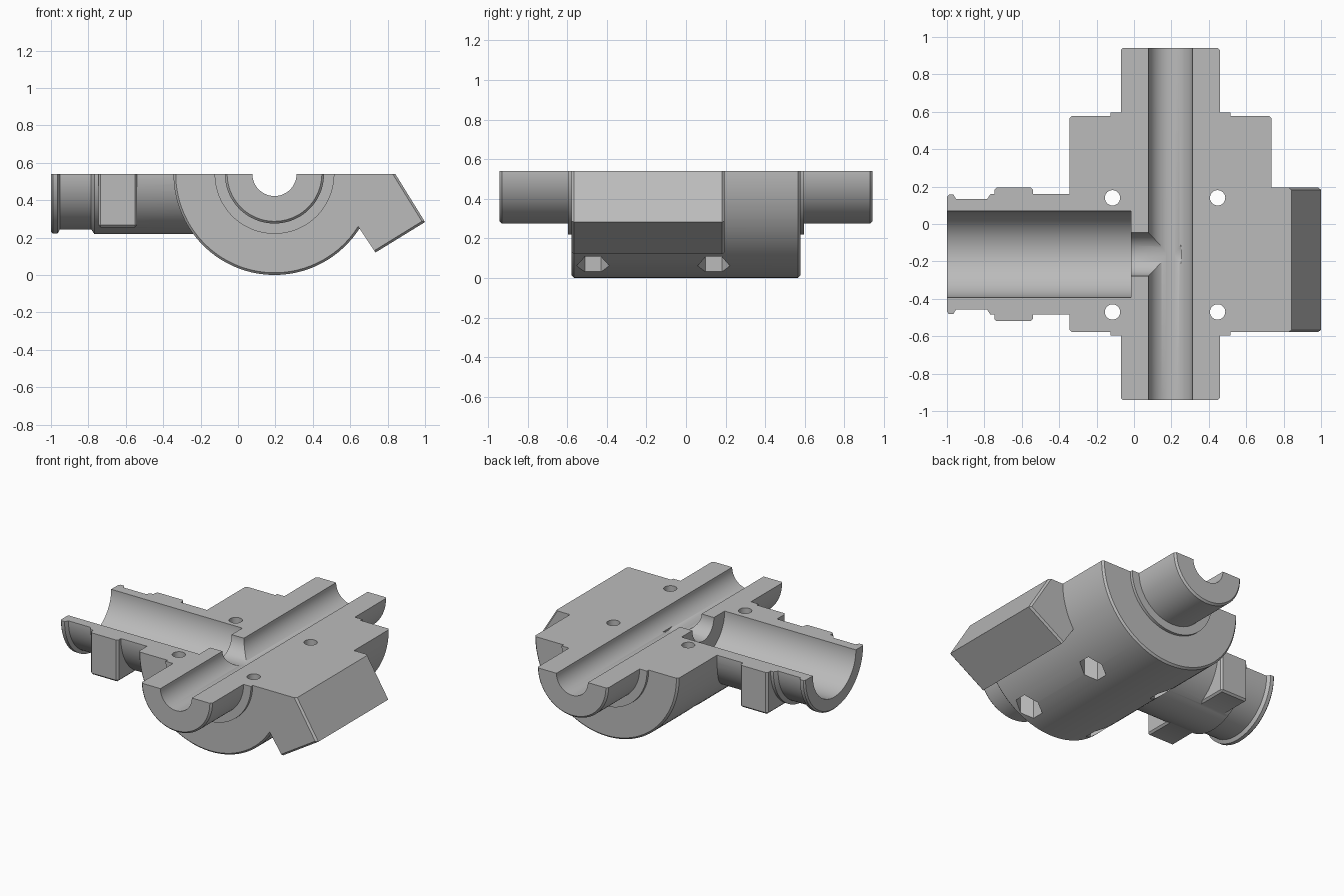
import bpy, bmesh
from math import sin, cos, tau, radians
from mathutils import Vector, Matrix

cube = bpy.data.objects.get("Cube")
if cube:
    bpy.data.objects.remove(cube)

TOP = 0.54          # height of the flat parting face
BORE_X = 0.195      # axis of the main bore
PIPE_Y = -0.162     # axis of the side pipe
END = 0.578         # half length of the main body
CH = 0.012          # small edge chamfer

steel = bpy.data.materials.new("grey_metal")
steel.use_nodes = True
steel.diffuse_color = (0.5, 0.5, 0.5, 1)
steel.node_tree.nodes["Principled BSDF"].inputs["Base Color"].default_value = (0.5, 0.5, 0.5, 1)


def finish(bm, name):
    bmesh.ops.recalc_face_normals(bm, faces=bm.faces)
    mesh = bpy.data.meshes.new(name)
    bm.to_mesh(mesh)
    bm.free()
    mesh.materials.append(steel)
    ob = bpy.data.objects.new(name, mesh)
    bpy.context.collection.objects.link(ob)
    return ob


def lathe(name, profile, axis, n=96):
    """Closed solid of revolution from (distance, radius) pairs."""
    bm = bmesh.new()
    rings = []
    for t, r in profile:
        ring = []
        for i in range(n):
            a = tau * (i + 0.5) / n
            u, z = r * cos(a), TOP + r * sin(a)
            ring.append(bm.verts.new((BORE_X + u, t, z) if axis == "y" else (t, PIPE_Y + u, z)))
        rings.append(ring)
    for a, b in zip(rings, rings[1:]):
        for i in range(n):
            j = (i + 1) % n
            bm.faces.new((a[i], a[j], b[j], b[i]))
    bm.faces.new(rings[0])
    bm.faces.new(rings[-1])
    return finish(bm, name)


def box(name, lo, hi, chamfer=0):
    lo, hi = Vector(lo), Vector(hi)
    bm = bmesh.new()
    bmesh.ops.create_cube(bm, size=1, matrix=Matrix.Translation((lo + hi) / 2) @ Matrix.Diagonal((*(hi - lo), 1)))
    if chamfer:
        bmesh.ops.bevel(bm, geom=bm.edges[:], offset=chamfer, segments=1, affect="EDGES")
    return finish(bm, name)


def post(name, x, y, z0, z1, r, n):
    """Upright prism with a corner pointing along y."""
    bm = bmesh.new()
    place = Matrix.Translation((x, y, (z0 + z1) / 2)) @ Matrix.Rotation(tau / 4, 4, "Z")
    verts = bmesh.ops.create_cone(bm, cap_ends=True, segments=n, radius1=r, radius2=r, depth=z1 - z0)["verts"]
    # turn until the first corner lies on the y axis
    first = min(verts, key=lambda v: abs(v.co.y) - v.co.x).co
    turn = Matrix.Rotation(-Vector((first.x, first.y)).angle_signed(Vector((1, 0)), 0), 4, "Z")
    bmesh.ops.transform(bm, matrix=place @ turn, verts=verts)
    return finish(bm, name)


def combine(target, tool, operation):
    mod = target.modifiers.new(tool.name, "BOOLEAN")
    mod.operation, mod.solver, mod.object = operation, "EXACT", tool
    bpy.context.view_layer.objects.active = target
    bpy.ops.object.modifier_apply(modifier=mod.name)
    bpy.data.objects.remove(tool)


# Main body with collars and end journals, as one turned solid
half = [(END - CH, 0.54), (END, 0.54 - CH), (END, 0.32), (0.597, 0.32),
        (0.597, 0.265), (0.942 - CH, 0.265), (0.942, 0.265 - CH)]
housing = lathe("half_housing", [(-t, r) for t, r in reversed(half)] + half, "y")

# Side pipe with end flange, neck and shoulder
pipe = lathe("side_pipe", [(-1, 0.308), (-0.99, 0.319), (-0.965, 0.319), (-0.952, 0.296),
                           (-0.785, 0.296), (-0.768, 0.322), (0.1, 0.322)], "x")
combine(housing, pipe, "UNION")

# Square lugs either side of the pipe
combine(housing, box("pipe_lugs", (-0.747, PIPE_Y - 0.357, 0.255), (-0.54, PIPE_Y + 0.357, 0.8), CH), "UNION")

# Slanted block on the left flank
outline = [(0.2, 0.639), (0.78, 0.639), (1.0, 0.283), (0.735, 0.12), (0.585, 0.345), (0.2, 0.345)]
bm = bmesh.new()
face = bm.faces.new([bm.verts.new((x, -END, z)) for x, z in outline])
out = bmesh.ops.extrude_face_region(bm, geom=[face])["geom"]
bmesh.ops.translate(bm, vec=(0, END + 0.195, 0), verts=[v for v in out if isinstance(v, bmesh.types.BMVert)])
rim = [e for e in bm.edges if abs(e.verts[0].co.y - e.verts[1].co.y) < 0.001
       and min(v.co.x for v in e.verts) > 0.7]
bmesh.ops.bevel(bm, geom=rim, offset=CH, segments=1, affect="EDGES")
combine(housing, finish(bm, "slanted_block"), "UNION")

# Parting face
combine(housing, box("parting_cut", (-2, -2, TOP), (2, 2, 2)), "DIFFERENCE")

# Main bore, stepped pipe bore and port
combine(housing, lathe("main_bore", [(-1.2, 0.118), (1.2, 0.118)], "y"), "DIFFERENCE")
combine(housing, lathe("pipe_bore", [(-1.2, 0.231), (-0.015, 0.231), (-0.015, 0.1155), (0.25, 0.1155)], "x"),
        "DIFFERENCE")

# Bolt holes with hexagonal nut recesses underneath
for x in (-0.115, 0.447):
    for y in (-0.47, 0.14):
        combine(housing, post("bolt_hole", x, y, -0.2, 0.8, 0.041, 32), "DIFFERENCE")
        combine(housing, post("nut_recess", x, y, -0.2, 0.2, 0.082, 6), "DIFFERENCE")

# Smooth curved walls, crisp edges
bpy.ops.object.select_all(action="DESELECT")
housing.select_set(True)
bpy.context.view_layer.objects.active = housing
bpy.ops.object.shade_smooth_by_angle(angle=radians(30))
